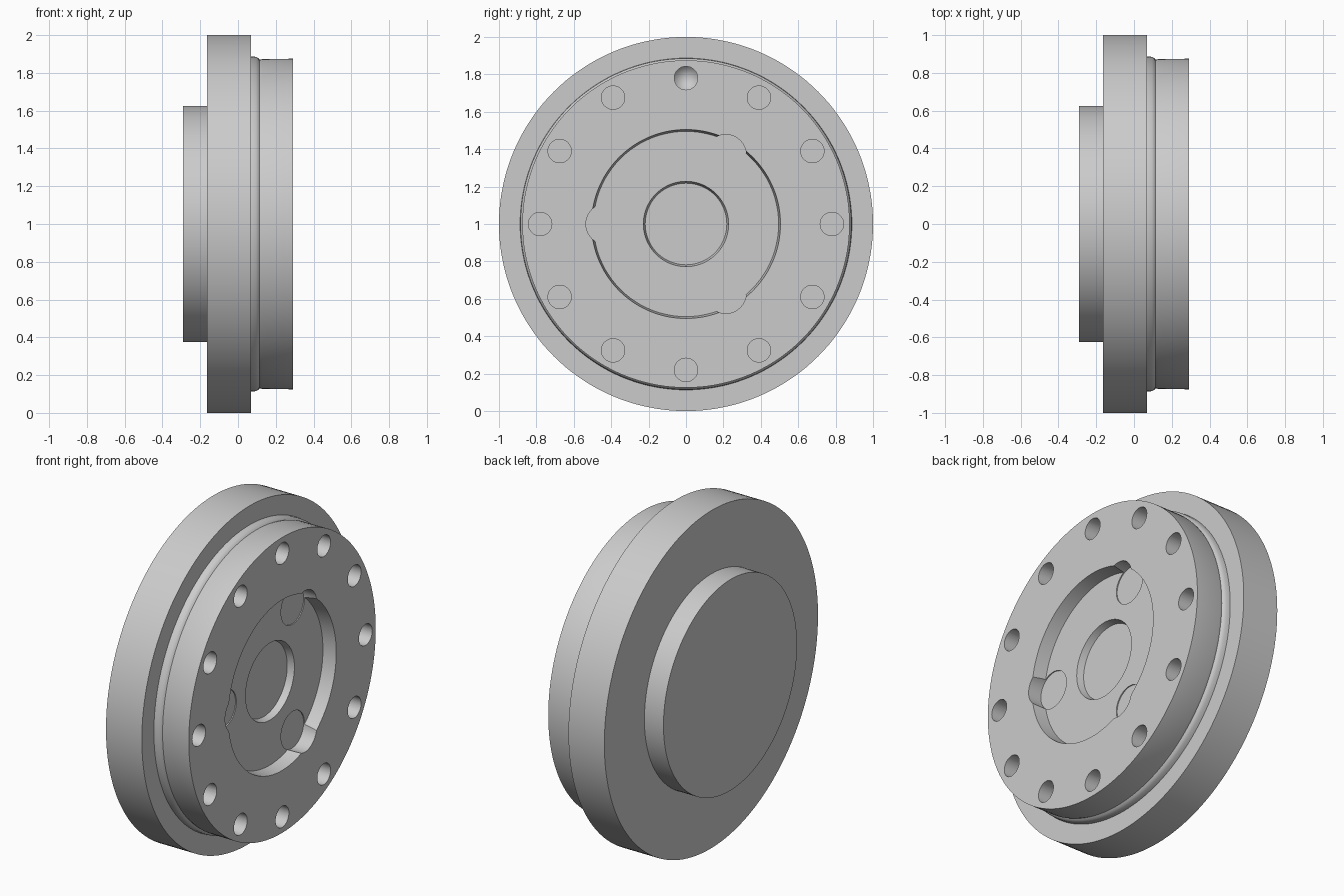
import bpy, bmesh, math
from mathutils import Vector

cube = bpy.data.objects.get("Cube")
if cube:
    bpy.data.objects.remove(cube, do_unlink=True)

SEGMENTS = 144
FACE_X = 0.29

grey = bpy.data.materials.new("light grey metal")
grey.use_nodes = True
colour = (0.6, 0.6, 0.6, 1)
grey.diffuse_color = colour
grey.node_tree.nodes["Principled BSDF"].inputs["Base Color"].default_value = colour


def lathe(bm, profile, centre, segments):
    """Revolve (x, radius) points about an axis parallel to x; zero radius is a pole."""
    rings = []
    for x, r in profile:
        if r == 0:
            rings.append([bm.verts.new(centre + Vector((x, 0, 0)))] * segments)
        else:
            angles = [math.tau * i / segments for i in range(segments)]
            rings.append([bm.verts.new(centre + Vector((x, r * math.cos(a), r * math.sin(a))))
                          for a in angles])
    for a, b in zip(rings, rings[1:]):
        for i in range(segments):
            j = (i + 1) % segments
            corners = list(dict.fromkeys((a[i], a[j], b[j], b[i])))
            bm.faces.new(corners)


def make_object(name, bm):
    bmesh.ops.recalc_face_normals(bm, faces=bm.faces)
    mesh = bpy.data.meshes.new(name)
    bm.to_mesh(mesh)
    bm.free()
    mesh.materials.append(grey)
    obj = bpy.data.objects.new(name, mesh)
    bpy.context.collection.objects.link(obj)
    return obj


def polar(radius, degrees):
    a = math.radians(degrees)
    return Vector((0, radius * math.cos(a), 1 + radius * math.sin(a)))


# Stepped body: rear boss, wide flange, grooved neck, front recess and centre bore
profile = [
    (-0.29, 0), (-0.29, 0.625), (-0.165, 0.625),
    (-0.165, 1.0), (0.07, 1.0),
    (0.07, 0.887), (0.095, 0.885), (0.108, 0.878), (0.115, 0.87), (0.13, 0.874),
    (FACE_X, 0.875), (FACE_X, 0.505),
    (0.21, 0.495), (0.21, 0.228),
    (0.17, 0.218), (0.17, 0),
]
bm = bmesh.new()
lathe(bm, profile, Vector((0, 0, 1)), SEGMENTS)
body = make_object("flange_body", bm)

# Cutters: twelve bolt holes, the top one ending in a drill point, and three lobes
bm = bmesh.new()
for k in range(12):
    degrees = 90 + 30 * k
    floor = [(0.13, 0), (0.2, 0.0625)] if k == 0 else [(0.15, 0), (0.15, 0.0625)]
    lathe(bm, floor + [(0.4, 0.0625), (0.4, 0)], polar(0.78, degrees), 32)
for degrees in (60, 180, 300):
    lathe(bm, [(0.204, 0), (0.204, 0.11), (0.4, 0.11), (0.4, 0)], polar(0.425, degrees), 48)
cutter = make_object("hole_cutter", bm)
cutter.hide_render = True

# Cut the holes and shade
bpy.context.view_layer.objects.active = body
body.select_set(True)
cut = body.modifiers.new("holes", "BOOLEAN")
cut.operation = "DIFFERENCE"
cut.solver = "EXACT"
cut.object = cutter
bpy.ops.object.modifier_apply(modifier=cut.name)
bpy.data.objects.remove(cutter, do_unlink=True)
bpy.ops.object.shade_smooth_by_angle(angle=math.radians(30))
